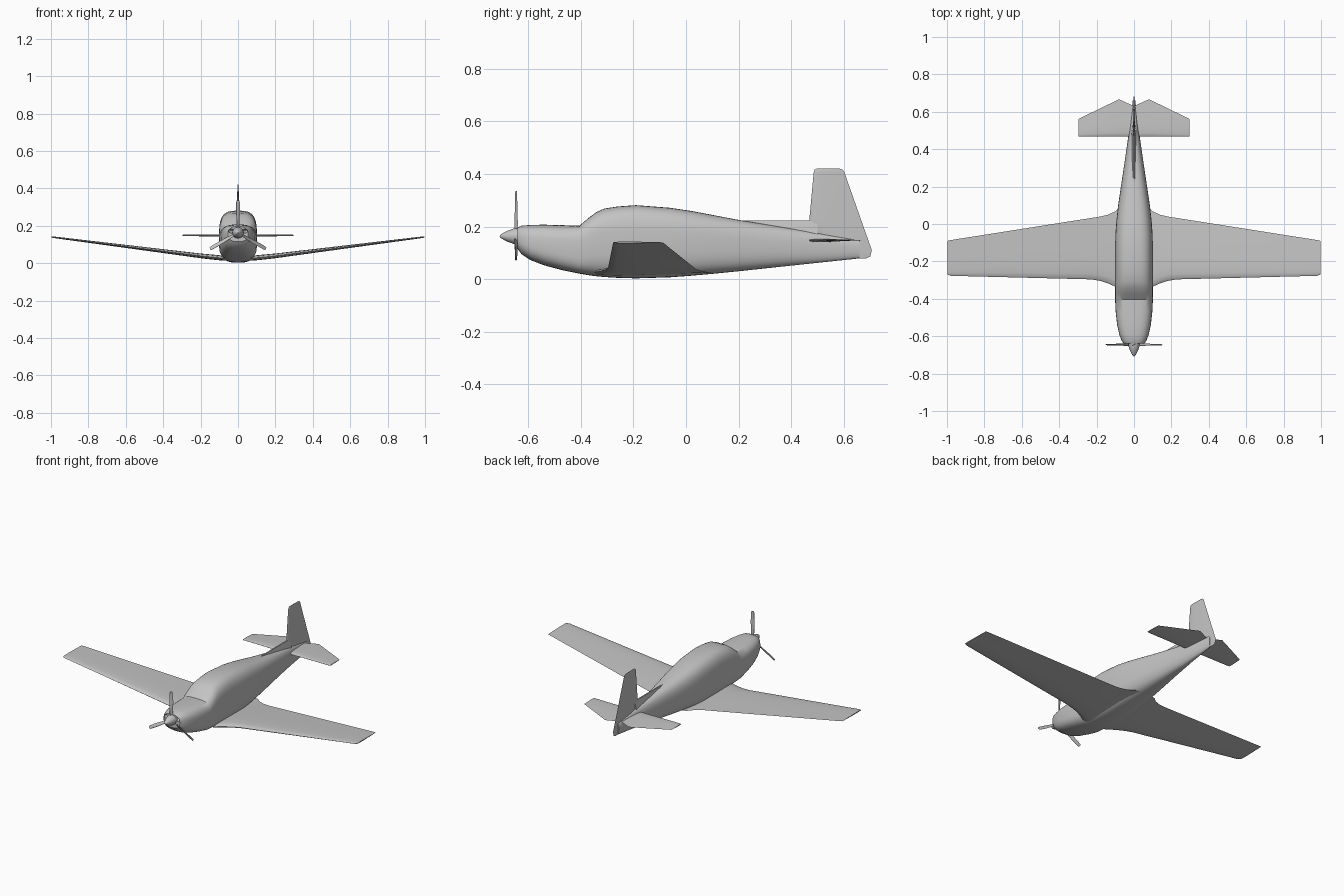
import bpy, bmesh, math
from mathutils import Matrix, Vector

cube = bpy.data.objects.get("Cube")
if cube:
    bpy.data.objects.remove(cube, do_unlink=True)

grey = bpy.data.materials.new("light grey")
grey.use_nodes = True
COLOUR = (.55, .55, .55, 1)
grey.diffuse_color = COLOUR
grey.node_tree.nodes["Principled BSDF"].inputs["Base Color"].default_value = COLOUR


def loft(name, rings, angle=40, transform=None):
    """Skin a list of equal-length rings and cap both ends."""
    bm = bmesh.new()
    loops = [[bm.verts.new(p) for p in ring] for ring in rings]
    count = len(loops[0])
    for a, b in zip(loops, loops[1:]):
        for i in range(count):
            j = (i + 1) % count
            bm.faces.new((a[i], a[j], b[j], b[i]))
    bm.faces.new(loops[0][::-1])
    bm.faces.new(loops[-1])
    if transform:
        bm.transform(transform)
    bmesh.ops.remove_doubles(bm, verts=bm.verts, dist=1e-5)
    bmesh.ops.recalc_face_normals(bm, faces=bm.faces)
    mesh = bpy.data.meshes.new(name)
    bm.to_mesh(mesh)
    bm.free()
    mesh.materials.append(grey)
    obj = bpy.data.objects.new(name, mesh)
    bpy.context.collection.objects.link(obj)
    activate(obj)
    bpy.ops.object.shade_smooth_by_angle(angle=math.radians(angle))
    return obj


def activate(obj):
    bpy.ops.object.select_all(action='DESELECT')
    obj.select_set(True)
    bpy.context.view_layer.objects.active = obj


def body_ring(y, low, top, half, power, n=40):
    """Rounded-box cross-section of the fuselage."""
    ring = []
    for i in range(n):
        t = math.tau * i / n
        c, s = math.cos(t), math.sin(t)
        x = math.copysign(abs(c) ** (2 / power), c) * half
        z = math.copysign(abs(s) ** (2 / power), s) * (top - low) / 2
        ring.append((x, y, (top + low) / 2 + z))
    return ring


def foil(front, back, thick, n=10):
    """Closed aerofoil outline as (chord position, offset) pairs."""
    upper = []
    for i in range(n + 1):
        u = (1 - math.cos(math.pi * i / n)) / 2
        h = 2.6 * (math.sqrt(u) - u) * (1 - .25 * u) * thick
        upper.append((front + (back - front) * u, h))
    return upper + [(c, -h) for c, h in upper[-2:0:-1]]


# Fuselage: position, bottom, top, half width, squareness
stations = [
    (-.64, .115, .196, .054, 2.6), (-.625, .095, .203, .066, 2.7),
    (-.59, .072, .206, .079, 2.8), (-.54, .053, .207, .09, 3),
    (-.47, .034, .205, .098, 3.2), (-.405, .021, .203, .101, 3.5),
    (-.37, .015, .233, .101, 3.4), (-.34, .011, .255, .101, 3.3),
    (-.31, .008, .268, .101, 3.2), (-.26, .005, .276, .101, 3.2),
    (-.19, .003, .281, .101, 3.2), (-.06, .007, .271, .1, 3.1),
    (.02, .013, .259, .094, 3), (.1, .02, .244, .085, 2.9),
    (.2, .03, .225, .07, 2.8), (.34, .045, .202, .049, 2.6),
    (.5, .062, .175, .026, 2.4), (.66, .079, .147, .007, 2.2)]
fuselage = loft("fuselage", [body_ring(*s) for s in stations], 32)

# Cowl air intakes, cut into the nose
for side in (-1, 1):
    bpy.ops.mesh.primitive_uv_sphere_add(segments=20, ring_count=12,
                                         location=(side * .037, -.64, .172))
    cutter = bpy.context.object
    cutter.name = "intake_cutter"
    cutter.scale = (.015, .035, .011)
    cutter.hide_render = True
    cutter.data.materials.append(grey)
    cut = fuselage.modifiers.new("intake", 'BOOLEAN')
    cut.operation = 'DIFFERENCE'
    cut.solver = 'EXACT'
    cut.object = cutter
    activate(fuselage)
    bpy.ops.object.modifier_apply(modifier=cut.name)
    bpy.data.objects.remove(cutter, do_unlink=True)

# Wing: span position, leading edge, trailing edge, height, half thickness
half_wing = [(0, -.36, .11, .024, .02), (.07, -.35, .095, .026, .021),
             (.1, -.335, .068, .029, .022), (.14, -.317, .049, .033, .022),
             (.18, -.304, .04, .037, .021), (.23, -.296, .032, .043, .02),
             (.98, -.277, -.086, .138, .007), (.997, -.27, -.09, .14, .005)]
# Tailplane: same layout
half_tail = [(0, .467, .63, .147, .011), (.08, .467, .667, .148, .01),
             (.29, .467, .565, .149, .006), (.296, .469, .56, .149, .004)]
for name, half in (("wing", half_wing), ("tailplane", half_tail)):
    full = [(-s[0], *s[1:]) for s in half[:0:-1]] + half
    loft(name, [[(x, c, z + h) for c, h in foil(a, b, t)]
                for x, a, b, z, t in full], 35)

# Tail fin and rudder: height, leading edge, trailing edge, half thickness
fin = [(.079, .6, .685, .006), (.086, .58, .7, .007), (.11, .5, .706, .011),
       (.22, .468, .667, .011), (.405, .485, .602, .006),
       (.416, .489, .595, .005), (.421, .5, .58, .002)]
loft("tail_fin", [[(h, c, z) for c, h in foil(a, b, t)]
                  for z, a, b, t in fin], 35)

# Dorsal fillet in front of the fin
loft("dorsal_fillet", [[(-w, y, low), (-w / 4, y, .222), (w / 4, y, .222),
                        (w, y, low)]
                       for y, low, w in ((.2, .2, .004), (.25, .19, .013),
                                         (.5, .15, .016))], 20)

# Spinner
hub = Vector((0, -.645, .163))
spinner = [(-.708, .001), (-.703, .007), (-.692, .014), (-.675, .022),
           (-.655, .029), (-.63, .031)]
loft("spinner", [[(r * math.cos(t), y, hub.z + r * math.sin(t))
                  for t in (math.tau * i / 24 for i in range(24))]
                 for y, r in spinner])

# Propeller blades: radius, half chord, pitch
blade = [(.015, .007, 50), (.05, .01, 38), (.11, .011, 25),
         (.165, .01, 18), (.172, .007, 18)]
for k in range(3):
    rings = []
    for r, w, pitch in blade:
        turn = Matrix.Rotation(math.radians(pitch), 3, 'Z')
        rings.append([turn @ Vector((c, h, r)) for c, h in foil(-w, w, .0025, 6)])
    spin = Matrix.Rotation(math.tau * k / 3, 4, 'Y')
    loft(f"propeller_blade_{k + 1}", rings, 35, Matrix.Translation(hub) @ spin)
